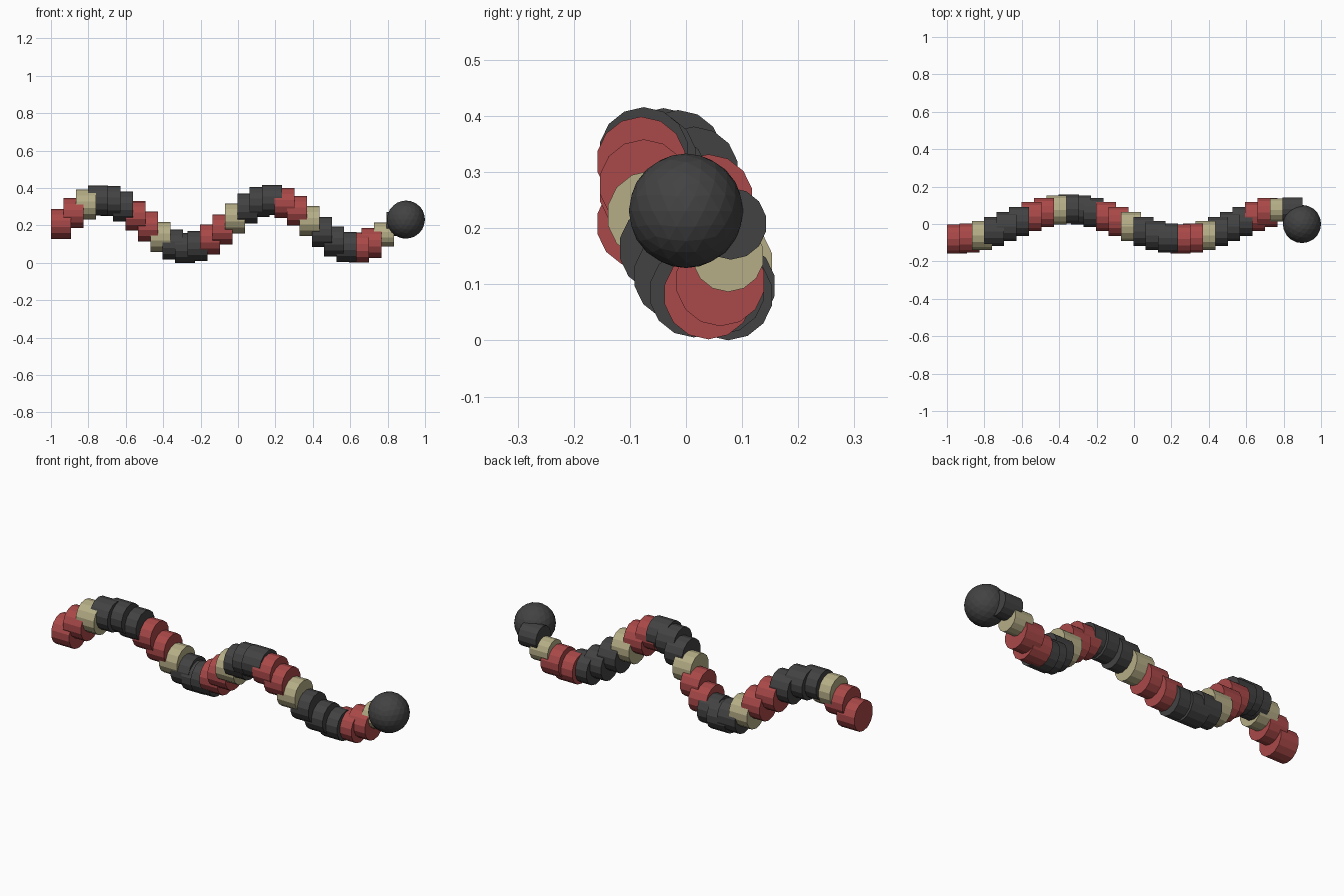
import bpy
from math import sin, cos, pi

if "Cube" in bpy.data.objects:
    bpy.data.objects.remove(bpy.data.objects["Cube"])


def make_mat(name, rgb):
    m = bpy.data.materials.new(name)
    m.diffuse_color = (*rgb, 1)
    m.use_nodes = True
    m.node_tree.nodes["Principled BSDF"].inputs["Base Color"].default_value = m.diffuse_color
    return m


red = make_mat("red", (0.40, 0.065, 0.065))
tan = make_mat("tan", (0.46, 0.42, 0.24))
black = make_mat("black", (0.055, 0.055, 0.055))
bands = [red, red, tan, black, black, black]

COUNT = 28
LENGTH = 0.107
X0, X1 = -1 + LENGTH / 2, 0.9 - LENGTH / 2

# banded body: overlapping drums along a double wave, thinner at the neck
for i in range(COUNT):
    t = i / (COUNT - 1)
    x = X0 + (X1 - X0) * t
    y = -0.08 * cos(3 * pi * t)
    z = 0.208 + 0.128 * sin(4 * pi * t)
    radius = 0.064 if i >= COUNT - 2 else 0.08
    bpy.ops.mesh.primitive_cylinder_add(
        vertices=14, radius=radius, depth=LENGTH,
        location=(x, y, z), rotation=(pi / 2, 0, pi / 2))
    seg = bpy.context.object
    seg.name = f"body_segment_{i + 1:02d}"
    seg.data.materials.append(bands[i % 6])

# head
bpy.ops.mesh.primitive_ico_sphere_add(
    subdivisions=3, radius=0.102, location=(0.898, 0, 0.231))
head = bpy.context.object
head.name = "head"
head.data.materials.append(black)
